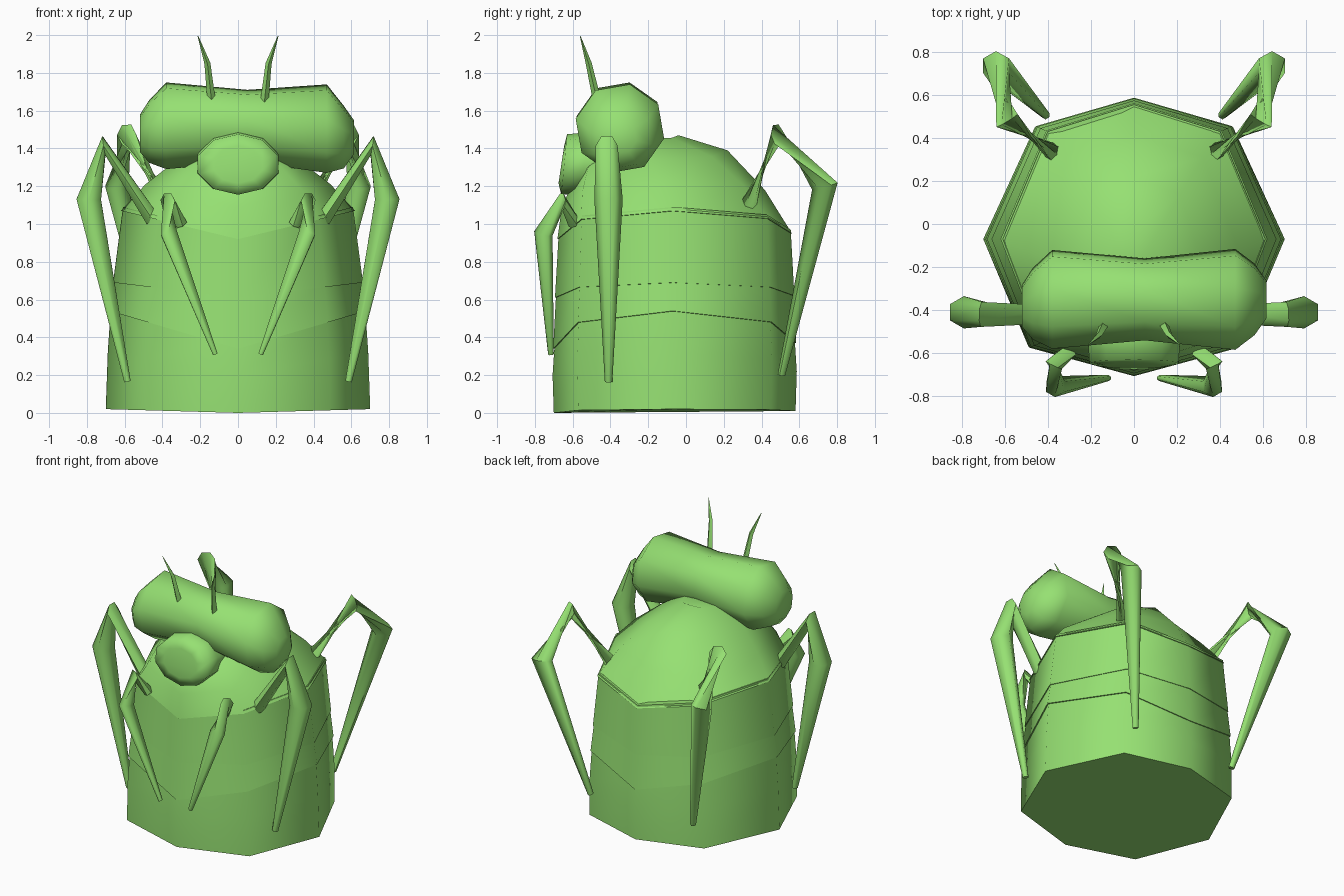
import bpy
import bmesh
from math import sin, cos, tau, radians
from mathutils import Vector

if "Cube" in bpy.data.objects:
    bpy.data.objects.remove(bpy.data.objects["Cube"])

GREEN = (0.305, 0.75, 0.17, 1.0)
green = bpy.data.materials.new("leaf_green")
green.use_nodes = True
green.diffuse_color = GREEN
green.node_tree.nodes["Principled BSDF"].inputs["Base Color"].default_value = GREEN


def loft(name, rings, angle=60, mirrored=False):
    """Skin a list of closed rings and cap both ends."""
    bm = bmesh.new()
    loops = [[bm.verts.new(p) for p in ring] for ring in rings]
    n = len(loops[0])
    for a, b in zip(loops, loops[1:]):
        for i in range(n):
            j = (i + 1) % n
            bm.faces.new((a[i], a[j], b[j], b[i]))
    bm.faces.new(loops[0][::-1])
    bm.faces.new(loops[-1])
    bmesh.ops.recalc_face_normals(bm, faces=bm.faces)
    mesh = bpy.data.meshes.new(name)
    bm.to_mesh(mesh)
    bm.free()
    mesh.materials.append(green)
    obj = bpy.data.objects.new(name, mesh)
    bpy.context.collection.objects.link(obj)
    bpy.ops.object.select_all(action='DESELECT')
    obj.select_set(True)
    bpy.context.view_layer.objects.active = obj
    bpy.ops.object.shade_smooth_by_angle(angle=radians(angle))
    if mirrored:
        obj.modifiers.new("Mirror", 'MIRROR')
    return obj


# Eight-sided body outline, seen from above
HALF = [(0, -.70), (.49, -.57), (.70, -.07), (.46, .45), (0, .58)]
OUTLINE = HALF + [(-x, y) for x, y in HALF[3:0:-1]]


def body_ring(sx, sy, z_side, z_front, z_back, shift=0.0):
    """Scaled outline whose height dips from the flanks to front and back."""
    ring = []
    for x, y in OUTLINE:
        z_end = z_front if y < -.07 else z_back
        t = abs(x) / .70
        ring.append((x * sx, -.06 + (y + .06) * sy + shift, z_end + (z_side - z_end) * t))
    return ring


def tube(name, path, sides=6):
    """Tapered, mitred limb through (x, y, z, radius) points, on both sides."""
    pts = [Vector(p[:3]) for p in path]
    rings = []
    for i, p in enumerate(pts):
        before = (p - pts[i - 1]).normalized() if i else Vector()
        after = (pts[i + 1] - p).normalized() if i < len(pts) - 1 else Vector()
        axis = (before + after).normalized()
        side = Vector((0, 1, 0)) if abs(axis.y) < .8 else Vector((1, 0, 0))
        u = (side - axis * side.dot(axis)).normalized()
        v = axis.cross(u)
        r = path[i][3]
        rings.append([p + r * (u * cos(tau * k / sides) + v * sin(tau * k / sides))
                      for k in range(sides)])
    loft(name, rings, 65, True)


# Body: overlapping armour segments
loft("lower_body", [body_ring(1, 1, .02, 0, .01),
                    body_ring(.985, 1.01, .32, .2, .22),
                    body_ring(.96, .99, .58, .39, .42)])
loft("middle_band", [body_ring(.975, 1.005, .54, .34, .37),
                     body_ring(.93, .98, .72, .64, .65)])
loft("upper_band", [body_ring(.945, .99, .69, .61, .62),
                    body_ring(.87, .96, 1.09, .94, .97)])
loft("domed_back", [body_ring(.885, .97, 1.07, .92, .95),
                    body_ring(.70, .84, 1.21, 1.09, 1.18, -.06),
                    body_ring(.46, .64, 1.34, 1.22, 1.39, -.13),
                    body_ring(.2, .25, 1.45, 1.42, 1.47, -.14)])


# Wide head lying across the top: x, y, z, radius of each ring
def head_ring(x, y, z, r):
    return [(x, y + r * cos(tau * k / 8 + 1.35), z + r * sin(tau * k / 8 + 1.35))
            for k in range(8)]


loft("head", [head_ring(*s) for s in (
    (-.52, -.38, 1.48, .10), (-.47, -.37, 1.49, .17), (-.38, -.35, 1.52, .235),
    (.05, -.35, 1.52, .195),
    (.47, -.35, 1.505, .24), (.56, -.35, 1.46, .17), (.615, -.35, 1.46, .09))], 75)

# Blunt snout below the head
snout = []
for y, s, lift in ((-.30, .9, .02), (-.54, 1, .005), (-.645, .97, 0), (-.66, .6, 0)):
    snout.append([(.225 * s * sin(tau * k / 10), y - .015 * cos(tau * k / 10 + tau / 2),
                   1.315 + lift + .165 * s * cos(tau * k / 10)) for k in range(10)])
loft("snout", snout, 80)

# Antennae and the three pairs of jointed legs
tube("antennae", [(.14, -.47, 1.65, .022), (.162, -.515, 1.85, .016),
                  (.212, -.56, 1.995, .002)], 4)
tube("front_legs", [(.30, -.59, 1.0, .035), (.372, -.655, 1.125, .042),
                    (.365, -.755, .95, .05), (.12, -.715, .31, .015)])
tube("middle_legs", [(.45, -.42, 1.02, .045), (.71, -.42, 1.415, .058),
                     (.79, -.41, 1.13, .075), (.585, -.41, .165, .02)])
tube("rear_legs", [(.37, .33, 1.1, .045), (.59, .48, 1.475, .058),
                   (.64, .735, 1.2, .07), (.41, .505, .2, .02)])
